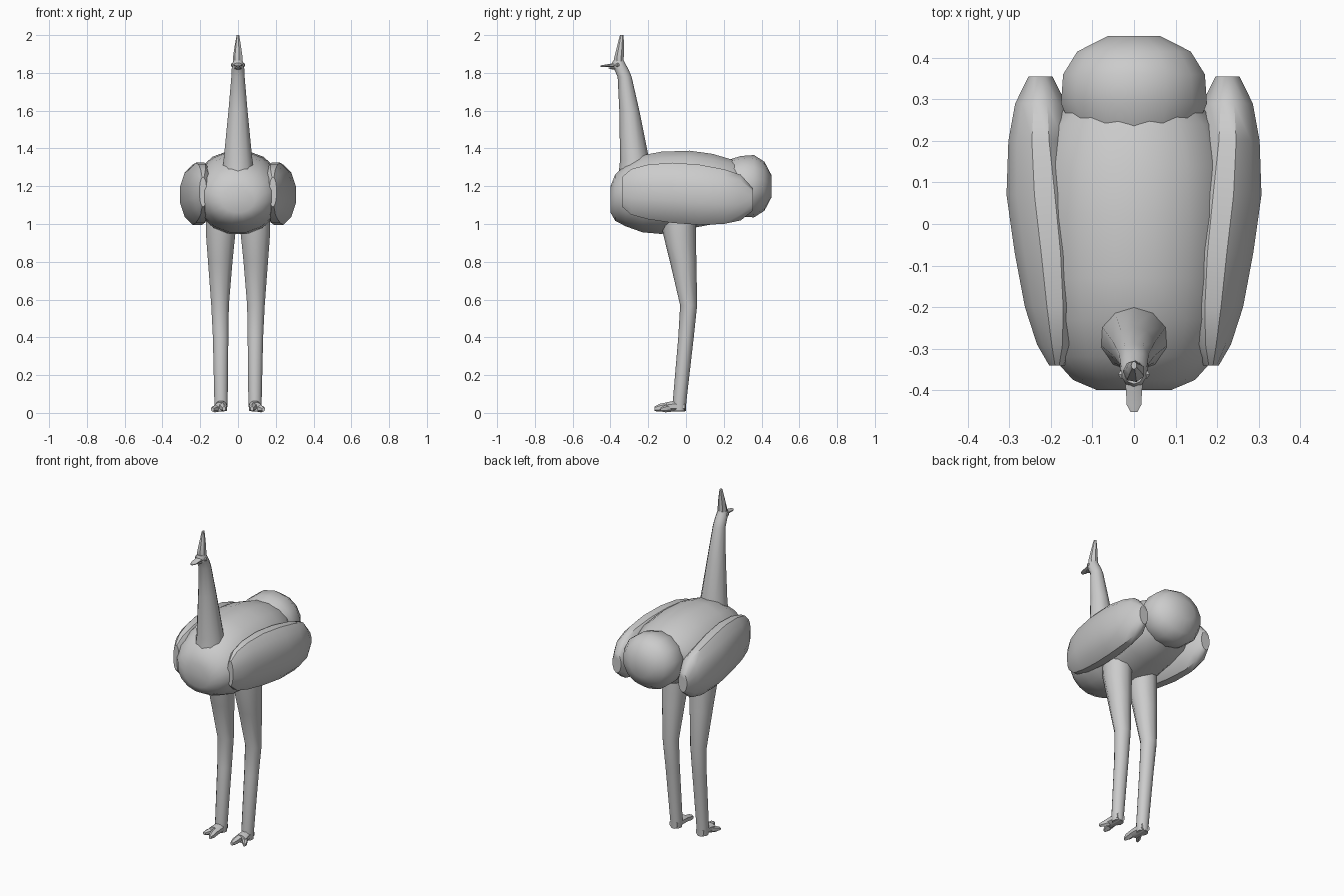
import bpy, bmesh, math


def loft(name, rings, sides, upright=True, power=1.0):
    """Skin elliptical rings (centre x, y, z, half width, half depth)."""
    bm = bmesh.new()
    loops = []
    for x, y, z, rx, rd in rings:
        loop = []
        for i in range(sides):
            a = 2 * math.pi * (i + 0.5) / sides
            c, s = math.cos(a), math.sin(a)
            dx = rx * math.copysign(abs(c) ** power, c)
            dd = rd * math.copysign(abs(s) ** power, s)
            co = (x + dx, y + dd, z) if upright else (x + dx, y, z + dd)
            loop.append(bm.verts.new(co))
        loops.append(loop)
    for a, b in zip(loops, loops[1:]):
        for i in range(sides):
            j = (i + 1) % sides
            bm.faces.new((a[i], a[j], b[j], b[i]))
    bm.faces.new(loops[0])
    bm.faces.new(loops[-1])
    bmesh.ops.recalc_face_normals(bm, faces=bm.faces)
    mesh = bpy.data.meshes.new(name)
    bm.to_mesh(mesh)
    bm.free()
    obj = bpy.data.objects.new(name, mesh)
    bpy.context.collection.objects.link(obj)
    bpy.ops.object.select_all(action='DESELECT')
    obj.select_set(True)
    bpy.context.view_layer.objects.active = obj
    bpy.ops.object.shade_smooth_by_angle(angle=math.radians(45))
    return obj


def flip(rings, side):
    return [(r[0] * side, *r[1:]) for r in rings]


# Plump body, running front to back
loft("body", [
    (0, -0.40, 1.13, 0.09, 0.07),
    (0, -0.375, 1.14, 0.15, 0.125),
    (0, -0.32, 1.15, 0.20, 0.165),
    (0, -0.23, 1.16, 0.225, 0.208),
    (0, -0.13, 1.165, 0.235, 0.222),
    (0, 0.02, 1.182, 0.24, 0.21),
    (0, 0.14, 1.185, 0.23, 0.19),
    (0, 0.24, 1.185, 0.20, 0.16),
    (0, 0.34, 1.19, 0.12, 0.11)], 16, False)

# Rounded tail
loft("tail", [
    (0, 0.15, 1.20, 0.09, 0.08),
    (0, 0.21, 1.20, 0.145, 0.135),
    (0, 0.29, 1.20, 0.18, 0.16),
    (0, 0.36, 1.20, 0.175, 0.165),
    (0, 0.415, 1.20, 0.14, 0.13),
    (0, 0.452, 1.20, 0.065, 0.06)], 14, False)

# Folded wings, legs and feet, one set for each side
wing = [
    (0.185, -0.34, 1.17, 0.02, 0.08),
    (0.185, -0.29, 1.17, 0.05, 0.125),
    (0.19, -0.20, 1.17, 0.075, 0.15),
    (0.20, -0.07, 1.165, 0.09, 0.165),
    (0.215, 0.07, 1.155, 0.095, 0.165),
    (0.225, 0.20, 1.145, 0.08, 0.15),
    (0.225, 0.29, 1.14, 0.063, 0.125),
    (0.225, 0.355, 1.13, 0.03, 0.06)]
leg = [
    (0.09, -0.04, 1.03, 0.083, 0.092),
    (0.092, -0.035, 0.95, 0.082, 0.087),
    (0.094, -0.015, 0.80, 0.068, 0.07),
    (0.095, 0.014, 0.57, 0.049, 0.045),
    (0.092, 0.0, 0.40, 0.043, 0.041),
    (0.09, -0.034, 0.06, 0.037, 0.036),
    (0.09, -0.035, 0.01, 0.033, 0.034)]
foot = [
    (0.09, -0.005, 0.033, 0.028, 0.028),
    (0.09, -0.07, 0.035, 0.034, 0.03),
    (0.093, -0.105, 0.032, 0.036, 0.025)]
inner_toe = [
    (0.08, -0.09, 0.035, 0.022, 0.023),
    (0.076, -0.14, 0.027, 0.020, 0.021),
    (0.074, -0.167, 0.022, 0.010, 0.012)]
outer_toe = [
    (0.105, -0.08, 0.027, 0.018, 0.022),
    (0.123, -0.11, 0.022, 0.018, 0.019),
    (0.136, -0.135, 0.018, 0.009, 0.010)]
for label, side in (("left", 1), ("right", -1)):
    loft(label + "_wing", flip(wing, side), 12, False)
    loft(label + "_leg", flip(leg, side), 10)
    loft(label + "_foot", flip(foot, side), 8, False)
    loft(label + "_inner_toe", flip(inner_toe, side), 6, False)
    loft(label + "_outer_toe", flip(outer_toe, side), 6, False)
    # Eye
    loft(label + "_eye", flip([
        (0.028, -0.372, 1.842, 0.005, 0.006),
        (0.03, -0.362, 1.842, 0.009, 0.011),
        (0.028, -0.352, 1.842, 0.005, 0.006)], side), 6, False)

# Tall tapering neck ending in the head
loft("neck", [
    (0, -0.272, 1.27, 0.087, 0.084),
    (0, -0.272, 1.34, 0.080, 0.077),
    (0, -0.300, 1.60, 0.053, 0.053),
    (0, -0.325, 1.78, 0.037, 0.037),
    (0, -0.343, 1.82, 0.035, 0.038),
    (0, -0.357, 1.848, 0.032, 0.036),
    (0, -0.357, 1.866, 0.024, 0.028)], 10)

# Pointed crest on top of the head
loft("crest", [
    (0, -0.355, 1.855, 0.026, 0.026),
    (0, -0.355, 1.88, 0.027, 0.026),
    (0, -0.347, 1.94, 0.018, 0.019),
    (0, -0.340, 2.00, 0.007, 0.010)], 7)

# Flat beak
loft("upper_beak", [
    (0, -0.36, 1.846, 0.026, 0.016),
    (0, -0.40, 1.84, 0.021, 0.009),
    (0, -0.435, 1.837, 0.019, 0.006),
    (0, -0.452, 1.836, 0.009, 0.004)], 8, False)
loft("lower_beak", [
    (0, -0.36, 1.825, 0.022, 0.010),
    (0, -0.395, 1.825, 0.016, 0.006),
    (0, -0.41, 1.826, 0.008, 0.003)], 8, False)
